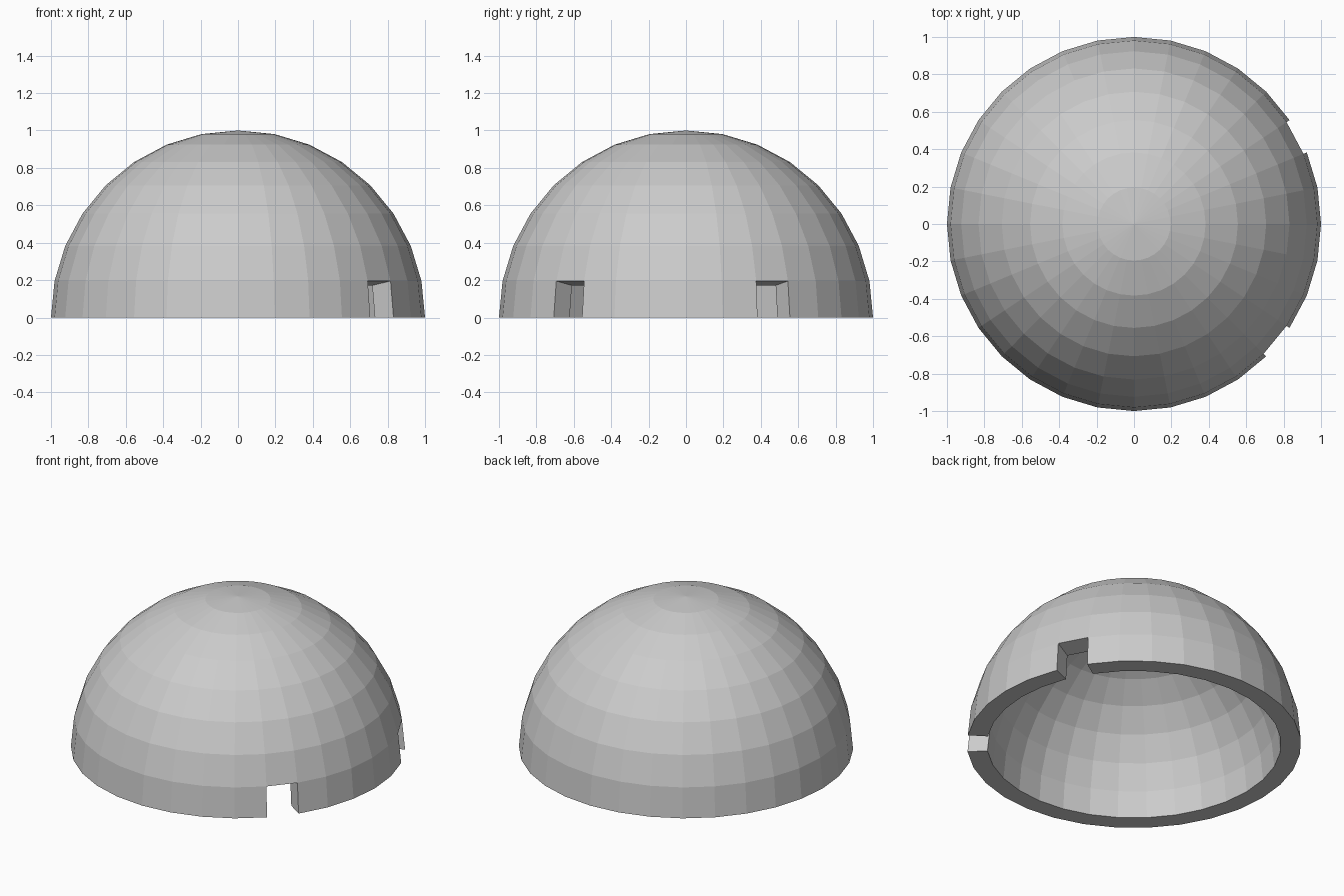
import bpy, bmesh, math
from mathutils import Vector

if "Cube" in bpy.data.objects:
    bpy.data.objects.remove(bpy.data.objects["Cube"])

SEGMENTS, RINGS, INNER = 32, 16, 0.88
STEP = 360 / SEGMENTS
DOORS = (2.5 * STEP, -3.5 * STEP)  # compass angles of the two doorway panels

bm = bmesh.new()
bmesh.ops.create_uvsphere(bm, u_segments=SEGMENTS, v_segments=RINGS, radius=1)

# Keep the upper half
low = [v for v in bm.verts if v.co.z < -0.01]
bmesh.ops.delete(bm, geom=low, context='VERTS')


# Cut the two doorways out of the lowest ring
def is_door(face):
    c = face.calc_center_median()
    angle = math.degrees(math.atan2(c.y, c.x))
    return c.z < 0.15 and any(abs(angle - d) < 1 for d in DOORS)


bmesh.ops.delete(bm, geom=[f for f in bm.faces if is_door(f)], context='FACES')

# Inner shell, a smaller copy of the outer one
outer_rim = [e for e in bm.edges if e.is_boundary]
copy = bmesh.ops.duplicate(bm, geom=bm.verts[:] + bm.edges[:] + bm.faces[:])
twin = copy['vert_map']
inner_verts = [g for g in copy['geom'] if isinstance(g, bmesh.types.BMVert)]
bmesh.ops.scale(bm, vec=Vector((INNER,) * 3), verts=inner_verts)

# Wall thickness along the rim and doorways
for e in outer_rim:
    a, b = e.verts
    bm.faces.new((a, b, twin[b], twin[a]))
bmesh.ops.recalc_face_normals(bm, faces=bm.faces[:])

mesh = bpy.data.meshes.new("dome_shell")
bm.to_mesh(mesh)
bm.free()
bpy.context.collection.objects.link(bpy.data.objects.new("dome_shell", mesh))
